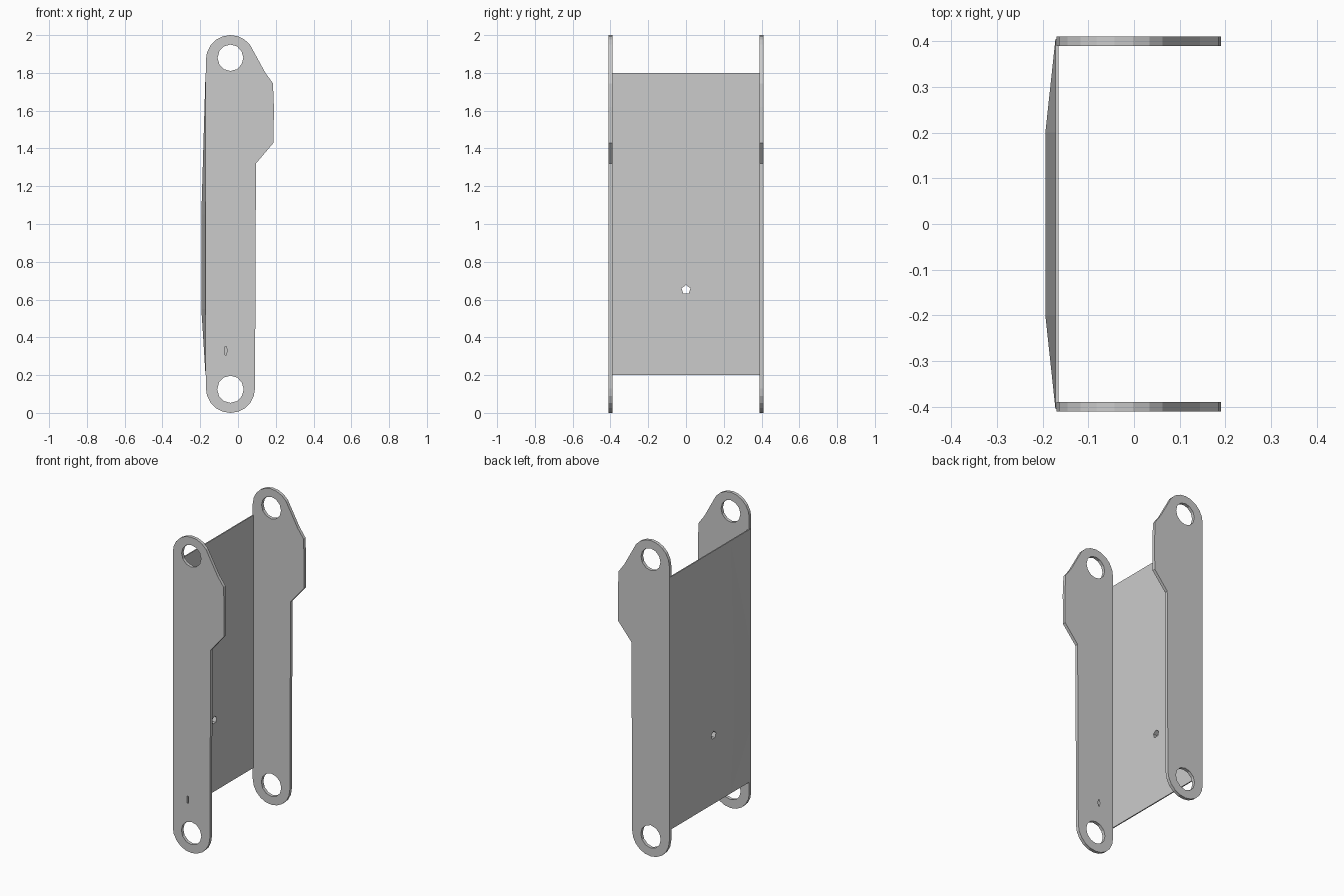
import bpy, bmesh
from math import sin, cos, pi, radians

if "Cube" in bpy.data.objects:
    bpy.data.objects.remove(bpy.data.objects["Cube"])

CX, R, LOW, HIGH = -0.04, 0.13, 0.13, 1.87


def arc(cx, cz, r, a0, a1, n):
    return [(cx + r * cos(radians(a0 + (a1 - a0) * i / n)),
             cz + r * sin(radians(a0 + (a1 - a0) * i / n))) for i in range(n + 1)]


def ring(cx, cz, rx, rz, n):
    return [(cx + rx * cos(2 * pi * i / n), cz + rz * sin(2 * pi * i / n)) for i in range(n)]


def plate(name, loops, y, half_thickness):
    """Flat plate in the xz plane: first loop is the outline, the rest are holes."""
    curve = bpy.data.curves.new(name, 'CURVE')
    curve.dimensions = '2D'
    curve.fill_mode = 'BOTH'
    curve.extrude = half_thickness
    for loop in loops:
        s = curve.splines.new('POLY')
        s.points.add(len(loop) - 1)
        for p, (x, z) in zip(s.points, loop):
            p.co = (x, z, 0, 1)
        s.use_cyclic_u = True
    ob = bpy.data.objects.new(name, curve)
    ob.rotation_euler = (pi / 2, 0, 0)
    ob.location.y = y
    bpy.context.collection.objects.link(ob)
    bpy.ops.object.select_all(action='DESELECT')
    ob.select_set(True)
    bpy.context.view_layer.objects.active = ob
    bpy.ops.object.convert(target='MESH')
    return bpy.context.object


# Side plates: rounded ends, guide tab near the top, pin holes
tab = [(0.095, 1.32), (0.188, 1.43), (0.19, 1.62), (0.185, 1.745), (0.145, 1.80)]
outline = (arc(CX, LOW, R, 180, 360, 10) + tab
           + arc(CX, HIGH, R, 20, 180, 9))
pin_holes = [ring(CX, 1.88, 0.068, 0.07, 12), ring(CX, 0.125, 0.07, 0.072, 12)]
slot = [ring(-0.065, 0.33, 0.007, 0.026, 6)]
plate("front_side_plate", [outline] + pin_holes + slot, -0.40, 0.01)
plate("rear_side_plate", [outline] + pin_holes, 0.40, 0.01)

# Web joining the plates: flat inside, gently crowned outside
ys = (-0.405, -0.2, 0.2, 0.405)
zs = (0.2, 0.55, 1.05, 1.8)
bm = bmesh.new()
outer, inner = [], []
for j, z in enumerate(zs):
    o_row, i_row = [], []
    for i, y in enumerate(ys):
        crown = i in (1, 2) and j in (1, 2)
        o_row.append(bm.verts.new((-0.194 if crown else -0.172, y, z)))
        i_row.append(bm.verts.new((-0.165, y, z)))
    outer.append(o_row)
    inner.append(i_row)
for j in range(3):
    for i in range(3):
        for g in (outer, inner):
            bm.faces.new((g[j][i], g[j][i + 1], g[j + 1][i + 1], g[j + 1][i]))
for k in range(3):
    for e in (0, 3):
        bm.faces.new((outer[e][k], outer[e][k + 1], inner[e][k + 1], inner[e][k]))
        bm.faces.new((outer[k][e], outer[k + 1][e], inner[k + 1][e], inner[k][e]))
bmesh.ops.triangulate(bm, faces=bm.faces[:])
bmesh.ops.recalc_face_normals(bm, faces=bm.faces[:])
me = bpy.data.meshes.new("web_plate")
bm.to_mesh(me)
bm.free()
web = bpy.data.objects.new("web_plate", me)
bpy.context.collection.objects.link(web)

# Small hole through the web
bpy.ops.mesh.primitive_cylinder_add(vertices=5, radius=0.025, depth=0.2,
                                    location=(-0.18, 0, 0.652), rotation=(pi / 2, 0, pi / 2))
cutter = bpy.context.object
cutter.name = "web_hole_cutter"
cut = web.modifiers.new("hole", 'BOOLEAN')
cut.operation = 'DIFFERENCE'
cut.solver = 'EXACT'
cut.object = cutter
bpy.ops.object.select_all(action='DESELECT')
web.select_set(True)
bpy.context.view_layer.objects.active = web
bpy.ops.object.modifier_apply(modifier="hole")
bpy.data.objects.remove(cutter)

for ob in bpy.data.objects:
    for p in ob.data.polygons:
        p.use_smooth = False
